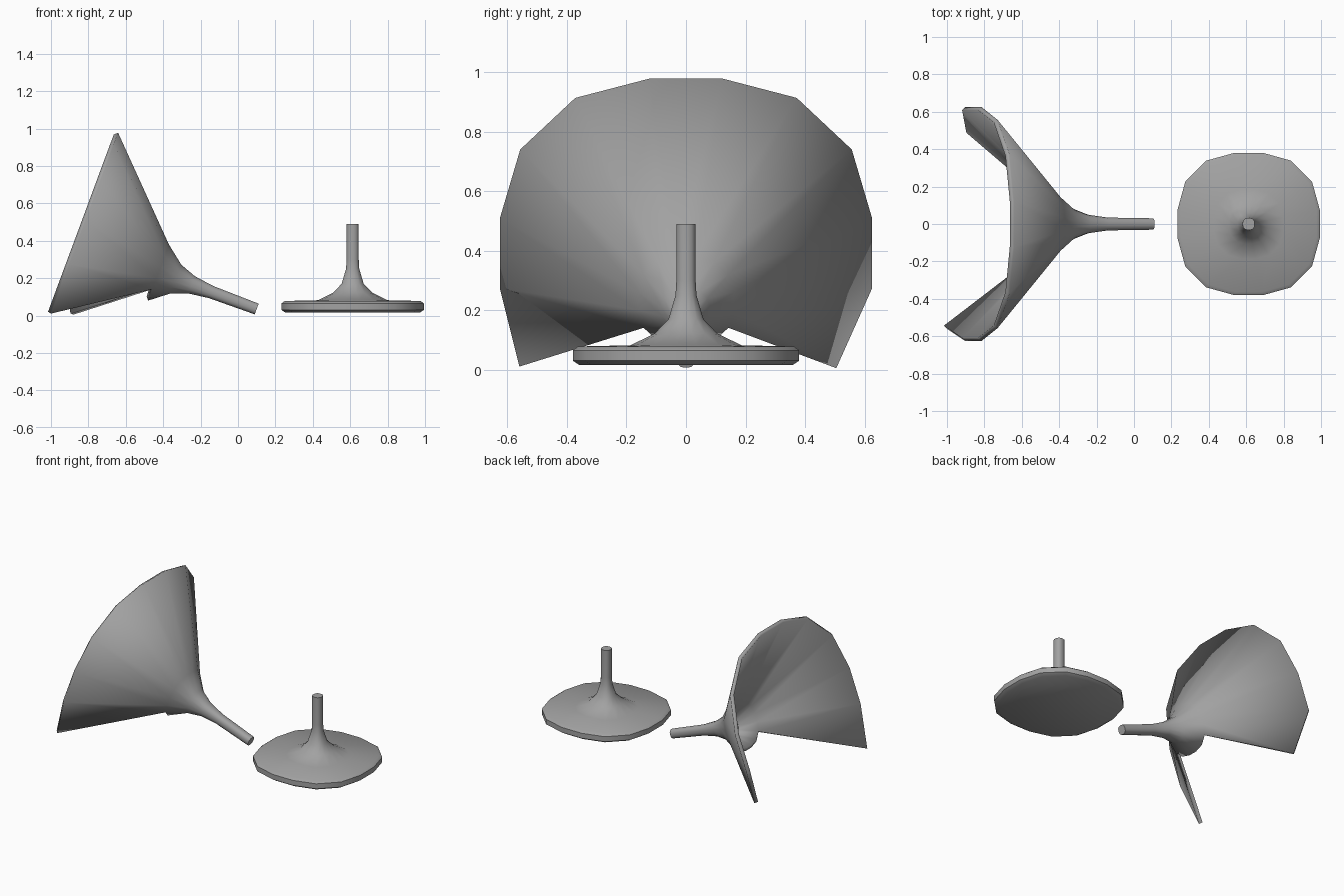
import bpy, bmesh, math
from mathutils import Matrix, Vector

cube = bpy.data.objects.get("Cube")
if cube:
    bpy.data.objects.remove(cube)

SIDES = 16

grey = bpy.data.materials.new("smoky_grey")
grey.use_nodes = True
grey.diffuse_color = (0.36, 0.36, 0.36, 1)
grey.node_tree.nodes["Principled BSDF"].inputs["Base Color"].default_value = grey.diffuse_color


def lathe(name, profile, matrix, cap_end=False, missing=(), tips=None):
    """Turn (radius, height) points into a slightly squarish 16-sided form.
    Faces of the last span listed in missing are left out."""
    bm = bmesh.new()
    rings = []
    for r, z in profile:
        ring = []
        for j in range(SIDES):
            a = math.tau * (j + 0.5) / SIDES
            k = r * (1.05 if j % 4 in (1, 2) else 1.0)
            ring.append(bm.verts.new((k * math.cos(a), k * math.sin(a), z)))
        rings.append(ring)
    for j, position in (tips or {}).items():
        rings[-1][j].co = position
    last = len(rings) - 2
    for i in range(last + 1):
        for j in range(SIDES):
            if i == last and j in missing:
                continue
            n = (j + 1) % SIDES
            bm.faces.new((rings[i][j], rings[i][n], rings[i + 1][n], rings[i + 1][j]))
    bm.faces.new(reversed(rings[0]))
    if cap_end:
        bm.faces.new(rings[-1])
    loose = [v for v in bm.verts if not v.link_faces]
    bmesh.ops.delete(bm, geom=loose, context='VERTS')
    mesh = bpy.data.meshes.new(name)
    bm.to_mesh(mesh)
    bm.free()
    mesh.materials.append(grey)
    obj = bpy.data.objects.new(name, mesh)
    bpy.context.collection.objects.link(obj)
    obj.matrix_world = matrix
    bpy.ops.object.select_all(action='DESELECT')
    obj.select_set(True)
    bpy.context.view_layer.objects.active = obj
    bpy.ops.object.shade_smooth_by_angle(angle=math.radians(35))
    return obj


# Standing foot with its snapped stem
foot = [(0.365, 0.015), (0.388, 0.03), (0.388, 0.065), (0.37, 0.078),
        (0.19, 0.082), (0.107, 0.122), (0.06, 0.17), (0.036, 0.25),
        (0.033, 0.3), (0.033, 0.49)]
lathe("foot_and_stem", foot, Matrix.Translation((0.613, 0, 0)), cap_end=True)

# Tilted frame of the fallen bowl: local z runs from stem end to rim
axis = Vector((-0.9375, 0, 0.348)).normalized()
side = Vector((0, 1, 0))
up = side.cross(axis)
lying = Matrix((up, side, axis)).transposed().to_4x4()
lying.translation = (0.10, 0, 0.035)

# Broken bowl: the underside of the cone is missing, with two pointed corners
bowl = [(0.031, 0), (0.035, 0.26), (0.05, 0.37), (0.083, 0.46),
        (0.163, 0.56), (0.638, 1.023)]
corners = {5: (-0.369, 0.505, 0.908), 10: (-0.406, -0.56, 1.023)}
glass = lathe("broken_bowl", bowl, lying, missing=range(5, 10), tips=corners)
wall = glass.modifiers.new("wall", 'SOLIDIFY')
wall.thickness = 0.025
wall.offset = -1

# Solid bottom inside the bowl
lathe("bowl_floor", [(0.04, 0.44), (0.07, 0.48)], lying, cap_end=True)
